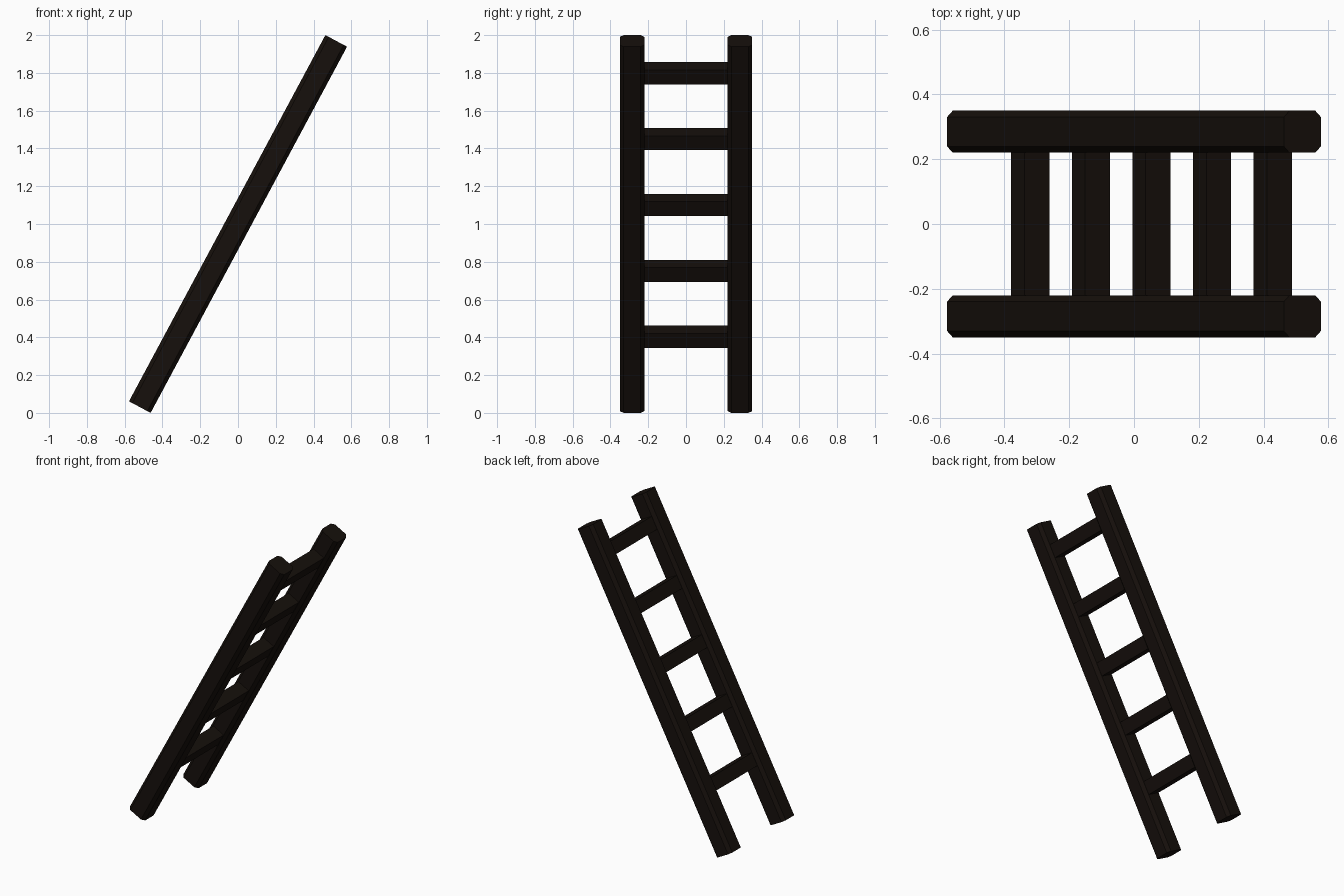
import bpy, bmesh, math
from mathutils import Matrix

if "Cube" in bpy.data.objects:
    bpy.data.objects.remove(bpy.data.objects["Cube"])

LEAN = math.atan2(1.038, 1.935)      # lean toward +x
TILT = Matrix.Translation((0, 0, 1)) @ Matrix.Rotation(LEAN, 4, 'Y')

wood = bpy.data.materials.new("dark_wood")
wood.diffuse_color = (0.008, 0.005, 0.0035, 1)
wood.use_nodes = True
wood.node_tree.nodes["Principled BSDF"].inputs["Base Color"].default_value = wood.diffuse_color


def beam(name, size, centre, chamfer=0):
    """Box in ladder space, optionally chamfered along its long z edges."""
    bm = bmesh.new()
    bmesh.ops.create_cube(bm, size=1)
    bmesh.ops.scale(bm, vec=size, verts=bm.verts)
    if chamfer:
        long_edges = [e for e in bm.edges
                      if abs(e.verts[0].co.z - e.verts[1].co.z) > 0.5]
        bmesh.ops.bevel(bm, geom=long_edges, offset=chamfer, segments=1,
                        affect='EDGES', offset_type='OFFSET')
    bm.transform(TILT @ Matrix.Translation(centre))
    mesh = bpy.data.meshes.new(name)
    bm.to_mesh(mesh)
    bm.free()
    mesh.materials.append(wood)
    obj = bpy.data.objects.new(name, mesh)
    bpy.context.collection.objects.link(obj)
    return obj


# Side rails
for side, y in (("front", -0.285), ("back", 0.285)):
    beam(side + "_rail", (0.13, 0.13, 2.2), (0, y, 0), 0.02)

# Rungs, evenly spaced along the lean
for i in range(5):
    along = 0.114 + (i - 2) * 0.396
    beam(f"rung_{i + 1}", (0.087, 0.46, 0.087), (0, 0, along))
